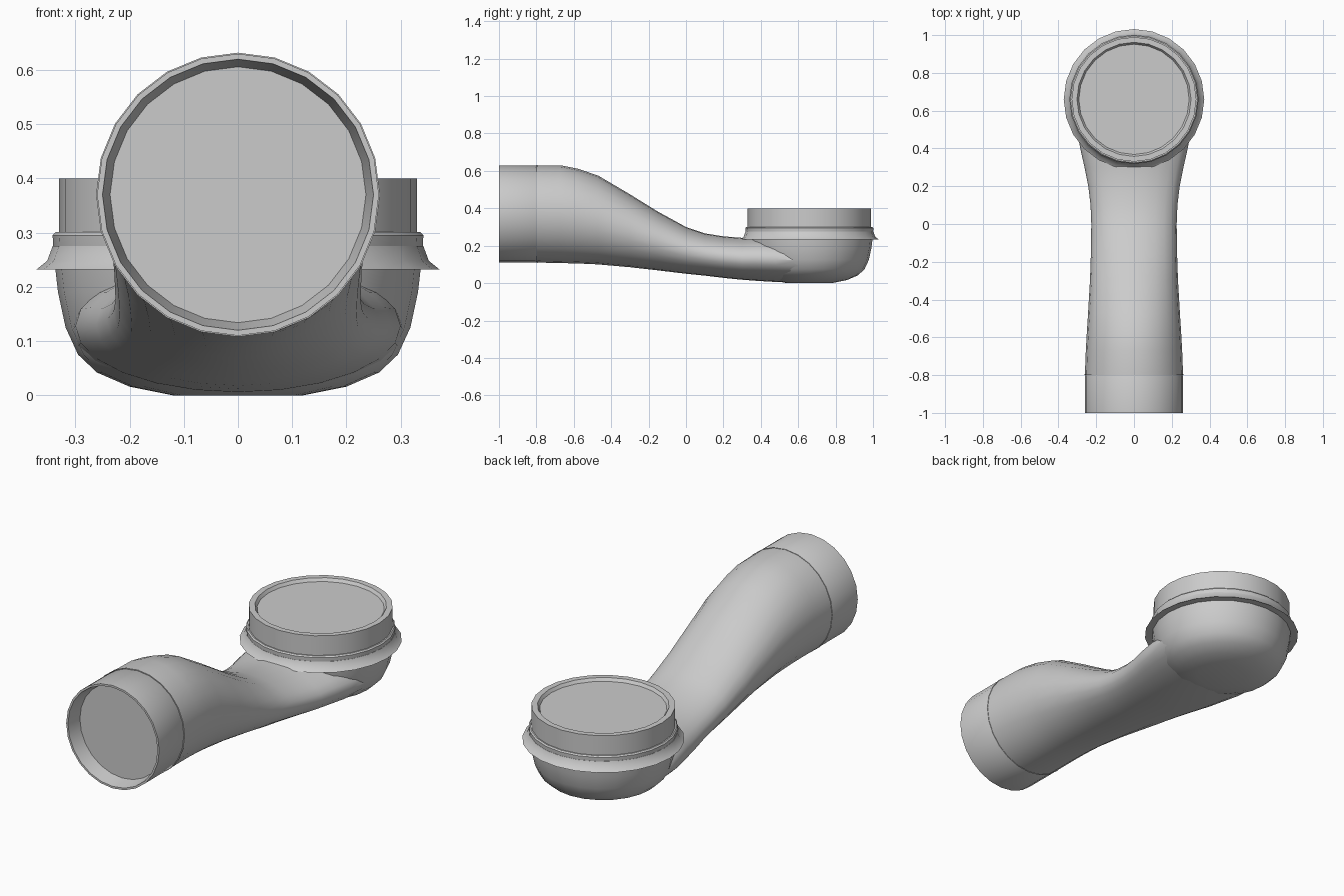
import bpy
import bmesh
from math import cos, sin, pi, radians
from mathutils import Matrix, Vector

default_cube = bpy.data.objects.get("Cube")
if default_cube:
    bpy.data.objects.remove(default_cube, do_unlink=True)

SIDES = 24


def make_material(name, colour):
    material = bpy.data.materials.new(name)
    material.use_nodes = True
    material.diffuse_color = colour
    material.node_tree.nodes["Principled BSDF"].inputs["Base Color"].default_value = colour
    return material


grey = make_material("plain grey", (0.6, 0.6, 0.6, 1))


def loft(name, rings, cap_start=True, cap_end=True):
    """Skin a list of equal-length point rings into one smooth object."""
    bm = bmesh.new()
    loops = [[bm.verts.new(p) for p in ring] for ring in rings]
    for a, b in zip(loops, loops[1:]):
        for i in range(len(a)):
            j = (i + 1) % len(a)
            bm.faces.new((a[i], a[j], b[j], b[i]))
    if cap_start:
        bm.faces.new(loops[0][::-1])
    if cap_end:
        bm.faces.new(loops[-1])
    bmesh.ops.recalc_face_normals(bm, faces=bm.faces)
    mesh = bpy.data.meshes.new(name)
    bm.to_mesh(mesh)
    bm.free()
    mesh.materials.append(grey)
    obj = bpy.data.objects.new(name, mesh)
    bpy.context.collection.objects.link(obj)
    bpy.ops.object.select_all(action="DESELECT")
    obj.select_set(True)
    bpy.context.view_layer.objects.active = obj
    bpy.ops.object.shade_smooth_by_angle(angle=radians(35))
    return obj


def circle(radius, height):
    angles = [2 * pi * i / SIDES for i in range(SIDES)]
    return [Vector((radius * cos(a), radius * sin(a), height)) for a in angles]


def lathe(name, profile, placement):
    """Turn a (radius, height) profile around the local z axis."""
    return loft(name, [[placement @ p for p in circle(r, h)] for r, h in profile])


# Neck: oval sections given as y, bottom, top, half width
sections = [
    (-0.8, 0.11, 0.63, 0.26), (-0.67, 0.107, 0.63, 0.255),
    (-0.58, 0.105, 0.612, 0.25), (-0.47, 0.1, 0.575, 0.243),
    (-0.3, 0.085, 0.475, 0.233), (-0.15, 0.068, 0.382, 0.228),
    (0, 0.05, 0.3, 0.226), (0.1, 0.04, 0.266, 0.23),
    (0.2, 0.028, 0.25, 0.242), (0.3, 0.018, 0.242, 0.262),
    (0.38, 0.012, 0.25, 0.28), (0.48, 0.006, 0.25, 0.3),
    (0.6, 0.003, 0.24, 0.305),
]
rings = []
for y, low, high, half in sections:
    rings.append([Vector((half * p.x, y, (low + high) / 2 + p.y * (high - low) / 2))
                  for p in circle(1, 0)])
loft("neck", rings)

# Upturned bowl and its collar with a shallow recessed face
upright = Matrix.Translation((0, 0.66, 0))
lathe("bowl", [(0.12, 0), (0.2, 0.016), (0.26, 0.042), (0.295, 0.075), (0.318, 0.125),
               (0.332, 0.19), (0.34, 0.26), (0.342, 0.295), (0.336, 0.301)], upright)
lathe("bowl_collar", [(0.33, 0.29), (0.33, 0.4), (0.302, 0.4), (0.292, 0.385)], upright)

# Small fillet where the neck meets the bowl
lathe("neck_fillet", [(0.372, 0.232), (0.352, 0.248), (0.342, 0.275)], upright)

# Forward-facing socket with a flared recess, heights measured along -y
forward = Matrix.Translation((0, 0, 0.37)) @ Matrix.Rotation(pi / 2, 4, "X")
lathe("socket_collar", [(0.255, 0.795), (0.26, 0.805), (0.26, 1), (0.25, 1),
                        (0.236, 0.925)], forward)
lathe("socket_seam", [(0.262, 0.794), (0.262, 0.8)], forward)
